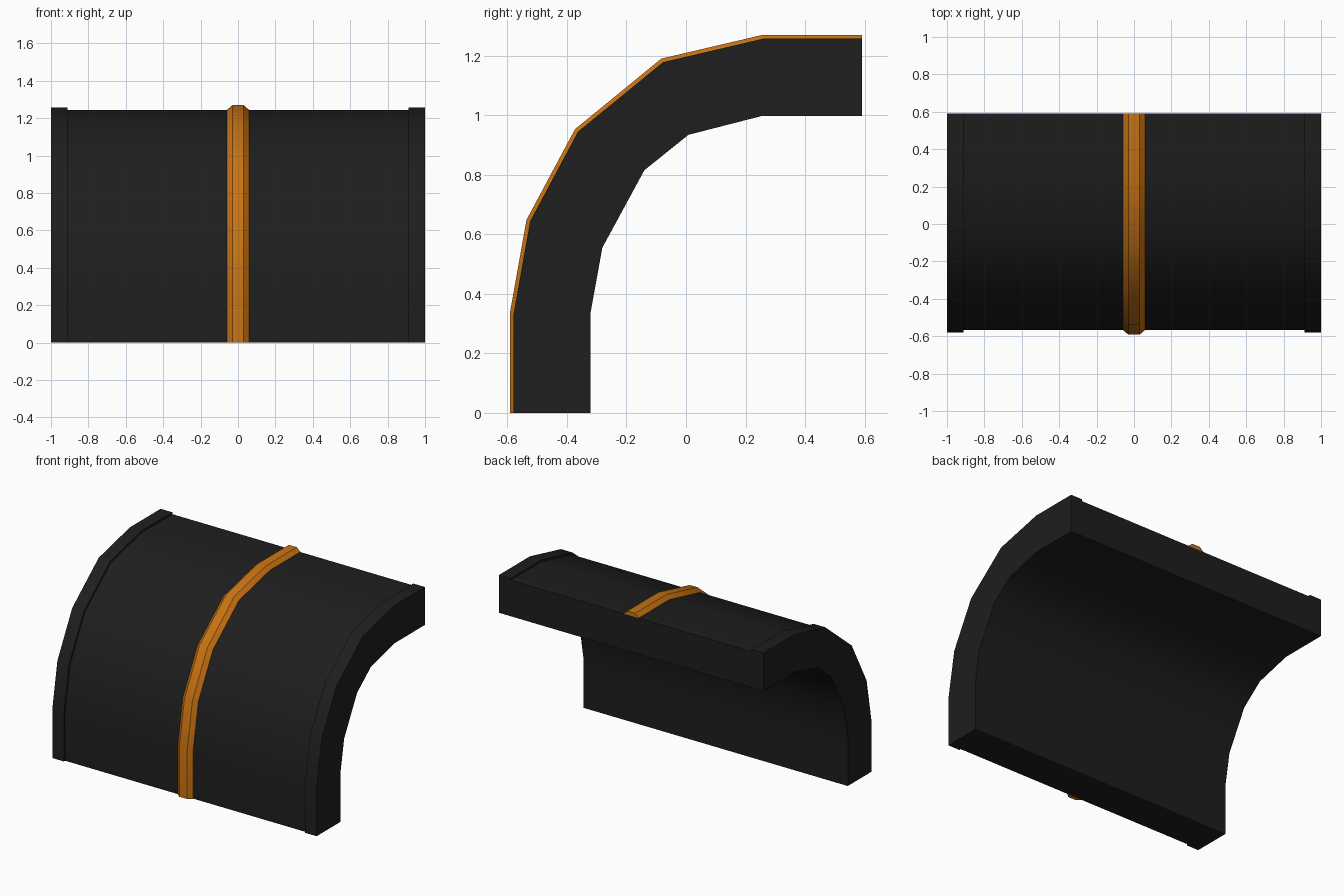
import bpy, bmesh
from mathutils import Vector

if "Cube" in bpy.data.objects:
    bpy.data.objects.remove(bpy.data.objects["Cube"])

# Side profiles (y, z), from the bottom front edge up to the top back edge
OUTER = [Vector(p) for p in [(-.592, 0), (-.592, .333), (-.536, .648), (-.373, .953),
                             (-.083, 1.19), (.258, 1.27), (.592, 1.27)]]
INNER = [Vector(p) for p in [(-.32, 0), (-.32, .34), (-.281, .555), (-.14, .815),
                             (.008, .934), (.257, .998), (.592, .998)]]


def inset(path, d):
    """Mitred offset of a profile towards the inside of the curve."""
    dirs = [(b - a).normalized() for a, b in zip(path, path[1:])]
    normals = [Vector((t.y, -t.x)) for t in dirs]
    result = []
    for i, p in enumerate(path):
        n0 = normals[max(i - 1, 0)]
        n1 = normals[min(i, len(normals) - 1)]
        result.append(p + (n0 + n1) * d / (1 + n0.dot(n1)))
    return result


def material(name, color):
    m = bpy.data.materials.new(name)
    m.diffuse_color = (*color, 1)
    m.use_nodes = True
    m.node_tree.nodes["Principled BSDF"].inputs["Base Color"].default_value = m.diffuse_color
    return m


def loft(name, stations, inner, mat):
    """Closed solid through cross-sections given as (x, inset depth)."""
    bm = bmesh.new()
    rings = [[bm.verts.new((x, p.x, p.y)) for p in inset(OUTER, d) + inner[::-1]]
             for x, d in stations]
    n = len(rings[0])
    for a, b in zip(rings, rings[1:]):
        for i in range(n):
            j = (i + 1) % n
            bm.faces.new((a[i], a[j], b[j], b[i]))
    # end caps as quads between outer and inner profile
    for r in (rings[0], rings[-1]):
        for i in range(n // 2 - 1):
            bm.faces.new((r[i], r[i + 1], r[n - 2 - i], r[n - 1 - i]))
    bmesh.ops.remove_doubles(bm, verts=bm.verts, dist=1e-5)
    bmesh.ops.recalc_face_normals(bm, faces=bm.faces)
    mesh = bpy.data.meshes.new(name)
    bm.to_mesh(mesh)
    bm.free()
    mesh.materials.append(mat)
    ob = bpy.data.objects.new(name, mesh)
    bpy.context.collection.objects.link(ob)
    bpy.ops.object.select_all(action='DESELECT')
    ob.select_set(True)
    bpy.context.view_layer.objects.active = ob
    bpy.ops.object.shade_smooth_by_angle(angle=0.52)
    return ob


black = material("black", (.013, .013, .013))
orange = material("orange", (.58, .17, .006))

# Curved shell with a raised rim at each end
BODY, RIM = .026, .013
loft("curved_shell", [(-1, RIM), (-.912, RIM), (-.912, BODY),
                      (.912, BODY), (.912, RIM), (1, RIM)], INNER, black)

# Bevelled stripe running over the middle
loft("centre_stripe", [(-.058, .024), (-.03, 0), (.03, 0), (.058, .024)],
     inset(OUTER, .027), orange)
